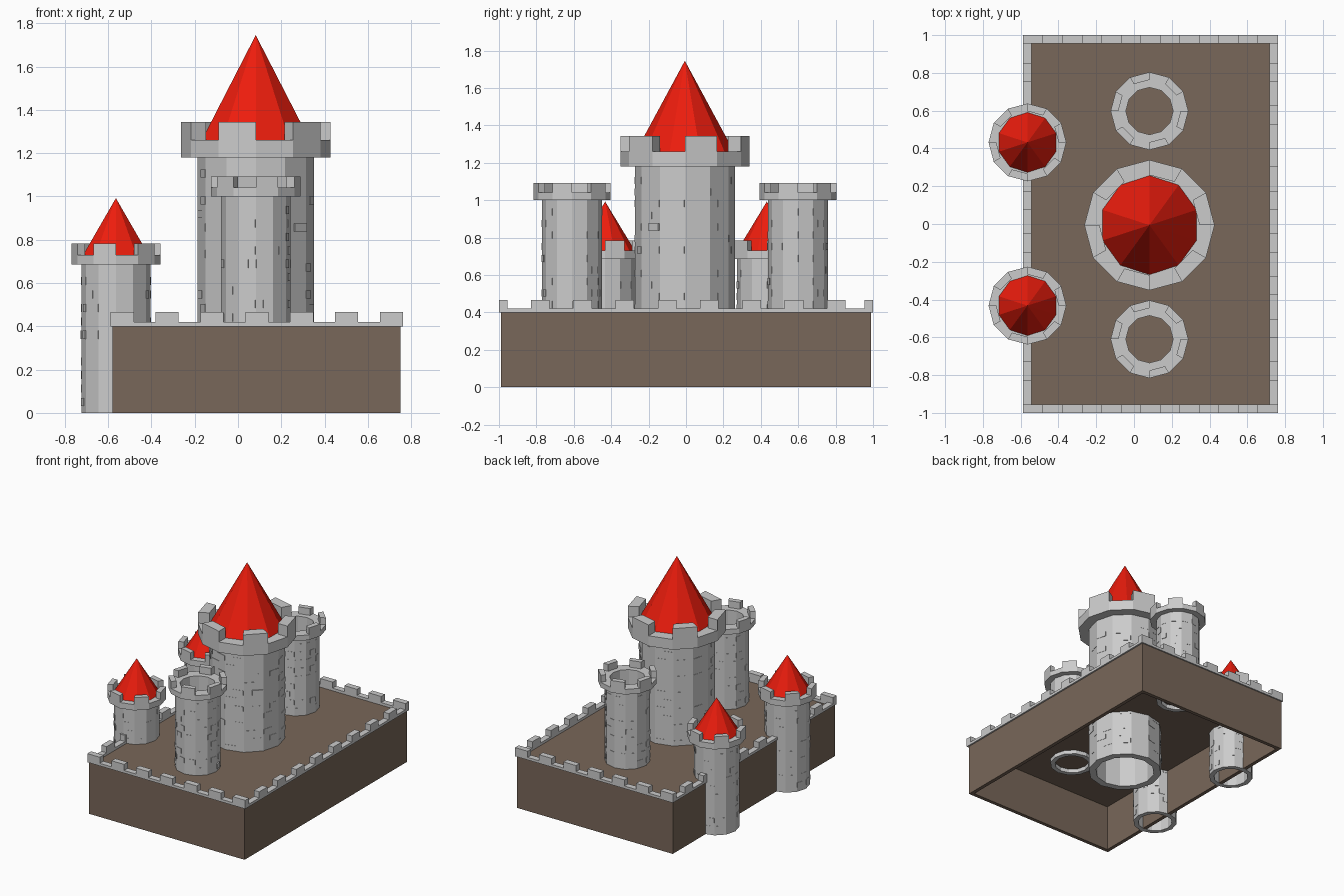
import bpy, bmesh, math, random
from mathutils import Matrix, Vector

if "Cube" in bpy.data.objects:
    bpy.data.objects.remove(bpy.data.objects["Cube"])

random.seed(4)
N = 12                      # sides of every tower
STEP = 2 * math.pi / N


def material(name, rgb):
    m = bpy.data.materials.new(name)
    m.diffuse_color = (*rgb, 1)
    m.use_nodes = True
    m.node_tree.nodes["Principled BSDF"].inputs["Base Color"].default_value = m.diffuse_color
    return m


BROWN = material("earth_brown", (0.19, 0.135, 0.10))
RED = material("roof_red", (0.85, 0.012, 0.004))


def finish(bm, name, mat=None):
    bmesh.ops.recalc_face_normals(bm, faces=bm.faces)
    me = bpy.data.meshes.new(name)
    bm.to_mesh(me)
    bm.free()
    ob = bpy.data.objects.new(name, me)
    bpy.context.collection.objects.link(ob)
    if mat:
        me.materials.append(mat)
    return ob


def box(bm, x0, x1, y0, y1, z0, z1):
    m = Matrix.Translation(((x0 + x1) / 2, (y0 + y1) / 2, (z0 + z1) / 2))
    m = m @ Matrix.Diagonal((x1 - x0, y1 - y0, z1 - z0, 1))
    bmesh.ops.create_cube(bm, size=1, matrix=m)


def polar(r, a, z):
    return Vector((r * math.cos(a), r * math.sin(a), z))


def lathe(bm, profile):
    """Revolve a closed (radius, z) profile into a faceted ring."""
    rings = [[bm.verts.new(polar(r, i * STEP, z)) for r, z in profile] for i in range(N)]
    k = len(profile)
    for i in range(N):
        a, b = rings[i], rings[(i + 1) % N]
        for j in range(k):
            bm.faces.new((a[j], b[j], b[(j + 1) % k], a[(j + 1) % k]))


def merlon(bm, a, r0, r1, z0, z1):
    """One crown block filling a single side of the polygon."""
    lo, hi = [[bm.verts.new(polar(r, t, z)) for r, t in
               ((r0, a), (r1, a), (r1, a + STEP), (r0, a + STEP))] for z in (z0, z1)]
    bm.faces.new(lo)
    bm.faces.new(hi)
    for j in range(4):
        bm.faces.new((lo[j], lo[(j + 1) % 4], hi[(j + 1) % 4], hi[j]))


def bricks(bm, r, z0, z1, row=0.062):
    """Shallow staggered bricks standing barely proud of the wall."""
    wide = 2 * r * math.sin(STEP / 2)
    rows = int((z1 - z0) / row)
    for k in range(rows):
        for i in range(N):
            if random.random() < 0.45:
                continue
            proud = random.choice((0.001, 0.002, 0.002, 0.003))
            if random.random() < 0.02:
                proud = 0.009
            m = Matrix.Rotation((i + 0.5) * STEP, 4, 'Z') @ Matrix.Translation(
                (r * math.cos(STEP / 2) - 0.006 + proud,
                 wide * (0.2 if k % 2 else -0.2), z0 + (k + 0.5) * row))
            m = m @ Matrix.Diagonal((0.012, wide * 0.55, row * 0.6, 1))
            bmesh.ops.create_cube(bm, size=1, matrix=m)


def tower(name, x, y, r, rin, R, rm, z0, zc, zf, zt, brick_z, phase=0):
    """Hollow shaft, overhanging crown and six alternating merlons."""
    bm = bmesh.new()
    lathe(bm, [(rin, z0), (r, z0), (r, zc), (R, zc), (R, zf), (rin, zf)])
    for i in range(phase, N, 2):
        merlon(bm, i * STEP, rm, R, zf, zt)
    bricks(bm, r, brick_z, zc)
    finish(bm, name).location = (x, y, 0)


def roof(name, x, y, r, z0, z1):
    bm = bmesh.new()
    m = Matrix.Translation((x, y, (z0 + z1) / 2)) @ Matrix.Rotation(math.pi / 2, 4, 'Z')
    bmesh.ops.create_cone(bm, cap_ends=True, segments=10, radius1=r, radius2=0,
                          depth=z1 - z0, matrix=m)
    # align one roof corner with the y axis
    bm.verts.ensure_lookup_table()
    low = [v for v in bm.verts if v.co.z < z0 + 0.01]
    off = max(low, key=lambda v: v.co.y).co - Vector((x, y, z0))
    turn = Matrix.Rotation(math.pi / 2 - math.atan2(off.y, off.x), 3, 'Z')
    bmesh.ops.rotate(bm, verts=bm.verts, cent=(x, y, 0), matrix=turn)
    finish(bm, name, RED)


# Hollow base, open at the bottom
X0, X1, Y = -0.58, 0.75, 0.99
bm = bmesh.new()
box(bm, X0, X1, -Y, Y, 0, 0.40)
bottom = [f for f in bm.faces if f.calc_center_median().z < 0.01]
inner = bmesh.ops.inset_region(bm, faces=bottom, thickness=0.04)
bm.normal_update()
ext = bmesh.ops.extrude_discrete_faces(bm, faces=bottom)
for f in ext['faces']:
    for v in f.verts:
        v.co.z = 0.36
finish(bm, "base", BROWN)

# Parapet with merlons along all four edges
PX0, PX1, PY, T = -0.588, 0.762, 1.0, 0.045
bm = bmesh.new()
for s in (-1, 1):
    ya, yb = sorted((s * PY, s * (PY - T)))
    box(bm, PX0, PX1, ya, yb, 0.40, 0.42)
    for k in range(7):
        x = PX0 + k * (PX1 - PX0 - 0.107) / 6
        box(bm, x, x + 0.107, ya, yb, 0.42, 0.467)
for xa in (PX0, PX1 - T):
    box(bm, xa, xa + T, T - PY, PY - T, 0.40, 0.42)
    for k in range(8):
        y = (k - 3.5) * 0.226 + 0.012
        box(bm, xa, xa + T, y - 0.05, y + 0.05, 0.42, 0.467)
finish(bm, "parapet")

# Keep with its roof
CX, CY = 0.082, -0.006
tower("keep", CX, CY, 0.268, 0.215, 0.345, 0.265, 0, 1.18, 1.26, 1.343, 0.02)
roof("keep_roof", CX, CY, 0.262, 1.26, 1.745)

# Open side towers and roofed gate towers, one pair each
for s, side in ((-1, "front"), (1, "back")):
    tower(side + "_side_tower", CX, CY + s * 0.604, 0.16, 0.125, 0.206, 0.165,
          0.33, 1.0, 1.04, 1.093, 0.41, phase=1)
    gx, gy = -0.564, s * 0.432
    tower(side + "_gate_tower", gx, gy, 0.16, 0.125, 0.206, 0.165,
          0, 0.685, 0.73, 0.783, 0.02)
    roof(side + "_gate_tower_roof", gx, gy, 0.16, 0.728, 0.992)
